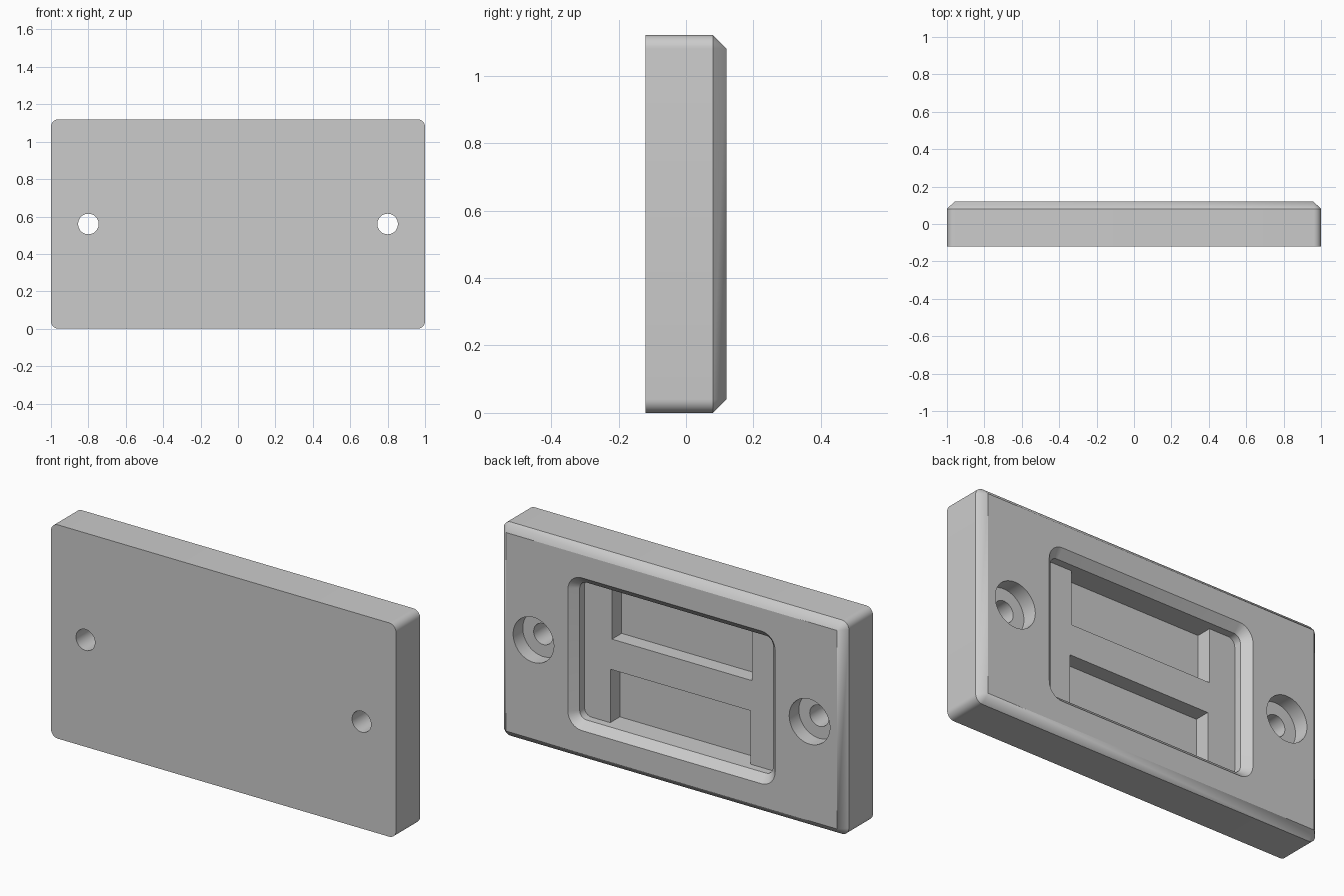
import bpy, bmesh, math

cube = bpy.data.objects.get("Cube")
if cube:
    bpy.data.objects.remove(cube, do_unlink=True)

MID = 0.56          # height of the plate centre
FRONT, BACK = -0.12, 0.12

grey = bpy.data.materials.new("plain_grey")
grey.use_nodes = True
colour = (0.6, 0.6, 0.6, 1)
grey.diffuse_color = colour
grey.node_tree.nodes["Principled BSDF"].inputs["Base Color"].default_value = colour


def outline(cx, cz, hw, hh, r, steps):
    """Rounded rectangle in x and z; a circle when the radius fills it."""
    pts = []
    for k, (sx, sz) in enumerate([(1, 1), (-1, 1), (-1, -1), (1, -1)]):
        for i in range(steps + 1):
            a = math.pi / 2 * (k + i / steps)
            pts.append((cx + sx * (hw - r) + r * math.cos(a),
                        cz + sz * (hh - r) + r * math.sin(a)))
    return pts


def loft(name, sections, cx=0, cz=MID, steps=8):
    """Solid through sections of (y, half width, half height, corner radius)."""
    bm = bmesh.new()
    rings = [[bm.verts.new((x, y, z)) for x, z in outline(cx, cz, hw, hh, r, steps)]
             for y, hw, hh, r in sections]
    for a, b in zip(rings, rings[1:]):
        for i in range(len(a)):
            j = (i + 1) % len(a)
            bm.faces.new((a[i], a[j], b[j], b[i]))
    bm.faces.new(rings[0])
    bm.faces.new(rings[-1])
    bmesh.ops.remove_doubles(bm, verts=bm.verts, dist=1e-5)
    bmesh.ops.recalc_face_normals(bm, faces=bm.faces)
    mesh = bpy.data.meshes.new(name)
    bm.to_mesh(mesh)
    bm.free()
    mesh.materials.append(grey)
    obj = bpy.data.objects.new(name, mesh)
    bpy.context.collection.objects.link(obj)
    return obj


# Plate with rounded corners and a chamfered back edge
plate = loft("mounting_plate", [(FRONT, 1, 0.56, 0.04), (0.08, 1, 0.56, 0.04),
                                (BACK, 0.96, 0.52, 0)])

# Main recess with a chamfered rim; the chamfer carries on past the back face
cutters = [loft("recess_cutter", [(0.04, 0.56, 0.36, 0.04), (0.08, 0.56, 0.36, 0.04),
                                  (0.16, 0.64, 0.44, 0.12)])]

# Two deep pockets, leaving a crossbar between them
for side in (1, -1):
    cutters.append(loft("pocket_cutter", [(-0.04, 0.406, 0.14, 0), (0.06, 0.406, 0.14, 0)],
                        cx=-0.005 * side, cz=MID + 0.22 * side))

# Screw holes with counterbores
for side in (1, -1):
    for name, r, y in (("counterbore_cutter", 0.118, 0.04), ("screw_hole_cutter", 0.055, -0.2)):
        cutters.append(loft(name, [(y, r, r, r), (0.2, r, r, r)], cx=0.8 * side, steps=12))

for cutter in cutters:
    mod = plate.modifiers.new(cutter.name, 'BOOLEAN')
    mod.operation = 'DIFFERENCE'
    mod.solver = 'EXACT'
    mod.object = cutter

# Bake the cuts, then drop the cutters
bpy.context.view_layer.update()
baked = bpy.data.meshes.new_from_object(
    plate.evaluated_get(bpy.context.evaluated_depsgraph_get()))
plate.modifiers.clear()
plate.data = baked
for cutter in cutters:
    bpy.data.objects.remove(cutter, do_unlink=True)

bpy.ops.object.select_all(action='DESELECT')
plate.select_set(True)
bpy.context.view_layer.objects.active = plate
bpy.ops.object.shade_smooth_by_angle(angle=math.radians(30))
